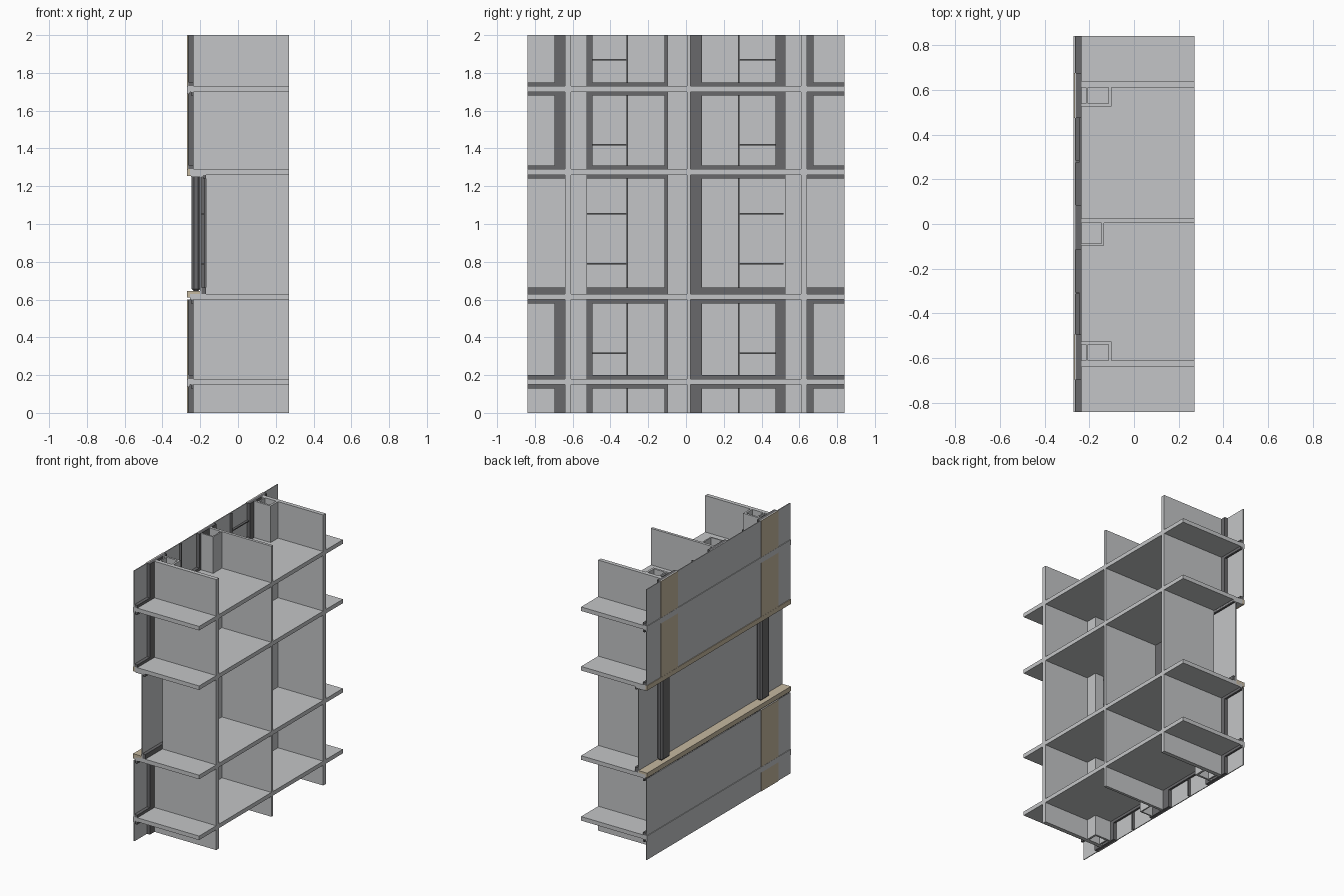
import bpy, bmesh
from mathutils import Vector

cube = bpy.data.objects.get("Cube")
if cube:
    bpy.data.objects.remove(cube, do_unlink=True)


def material(name, rgb):
    m = bpy.data.materials.new(name)
    m.use_nodes = True
    m.diffuse_color = (*rgb, 1)
    m.node_tree.nodes["Principled BSDF"].inputs["Base Color"].default_value = (*rgb, 1)
    return m


GREY = material("concrete grey", (0.55, 0.56, 0.57))
DARK = material("dark frame grey", (0.14, 0.14, 0.145))
TAN = material("tan stone", (0.56, 0.48, 0.35))


def boxes(name, mat, items):
    """One object made of axis-aligned boxes, each given as x, y and z ranges."""
    bm = bmesh.new()
    for ranges in items:
        lo, hi = (Vector(c) for c in zip(*ranges))
        new = bmesh.ops.create_cube(bm, size=1)["verts"]
        bmesh.ops.scale(bm, vec=hi - lo, verts=new)
        bmesh.ops.translate(bm, vec=(lo + hi) / 2, verts=new)
    mesh = bpy.data.meshes.new(name)
    bm.to_mesh(mesh)
    bm.free()
    mesh.materials.append(mat)
    ob = bpy.data.objects.new(name, mesh)
    bpy.context.scene.collection.objects.link(ob)
    return ob


HALF = 0.84
FULL = (-HALF, HALF)
BACK = 0.27
SLABS = [(0.15, 0.18), (0.60, 0.63), (1.26, 1.29), (1.70, 1.73)]
# Storeys: name, bottom, top, facade plane, transom heights, tan pier sides
STOREYS = [
    ("basement", 0.0, 0.15, -0.265, [], ["right"]),
    ("lower", 0.18, 0.60, -0.265, [0.315], ["right"]),
    ("middle", 0.63, 1.26, -0.20, [0.79, 1.055], []),
    ("upper", 1.29, 1.70, -0.265, [1.42], ["right", "left"]),
    ("top", 1.73, 2.0, -0.265, [1.87], ["right", "left"]),
]
PIERS = {"right": (-0.695, -0.495), "centre": (-0.115, 0.085), "left": (0.475, 0.675)}
WINDOWS = [(-0.495, -0.31, -0.115), (0.475, 0.28, 0.085)]  # outer edge, mullion, inner edge

# Floor slabs
boxes("floor_slabs", GREY, [((-0.255, BACK), FULL, z) for z in SLABS])

for name, z0, z1, face, transoms, tan_sides in STOREYS:
    z = (z0, z1)
    recessed = name == "middle"
    inner = face + 0.03          # room side of the facade frame
    sill = z0 + (0.035 if recessed else 0.02)
    head = z1 - 0.02

    # Cross walls
    boxes(name + "_cross_walls", GREY, [
        ((inner, BACK), y, z) for y in ((-0.64, -0.61), (0.005, 0.025), (0.61, 0.64))])

    # Hollow service shafts beside the walls
    shafts = []
    for s in (-1, 1):
        def span(a, b):
            return tuple(sorted((s * a, s * b)))
        shafts += [((inner, -0.10), span(0.525, 0.54), z),
                   ((-0.115, -0.10), span(0.54, 0.61), z)]
        if not recessed:
            shafts.append(((-0.215, -0.205), span(0.54, 0.61), z))
    shafts += [((inner, -0.135), (-0.097, -0.087), z),
               ((-0.145, -0.135), (-0.087, 0.005), z)]
    boxes(name + "_service_shafts", GREY, shafts)

    # Facade sheet
    boxes(name + "_facade_sheet", GREY, [((face, face + 0.006), FULL, z)])

    # Dark piers behind the sheet
    depth = (face + 0.006, inner)
    piers = [PIERS["centre"]] if recessed else list(PIERS.values())
    boxes(name + "_piers", DARK, [(depth, y, z) for y in piers])

    # Window frames: rails, mullions and transoms
    frame = []
    if z0 > 0:
        frame.append((depth, FULL, (z0, sill)))
    if z1 < 2:
        frame.append(((inner - 0.015, inner), FULL, (head, z1)))
    thin = (face + 0.006, inner - 0.008)
    t = 0.004
    for outer, mullion, _ in WINDOWS:
        frame.append((thin, (mullion - t, mullion + t), z))
        edge = outer + (0.04 if outer > 0 else -0.04) * recessed
        y = tuple(sorted((edge, mullion)))
        frame += [(thin, y, (h - t, h + t)) for h in transoms]
    boxes(name + "_window_frames", DARK, frame)

    # Tan pier cladding outside
    if tan_sides:
        boxes(name + "_tan_cladding", TAN, [
            ((face - 0.004, face), PIERS[side], z) for side in tan_sides])

# Free-standing columns on the recessed storey, with chamfered corners
columns = boxes("recess_columns", DARK, [
    ((-0.245, -0.20), y, (0.645, 1.26)) for y in ((-0.63, -0.53), (0.53, 0.63))])
bevel = columns.modifiers.new("chamfer", "BEVEL")
bevel.width = 0.012
bevel.segments = 1

# Ledge and cornice around the recess
boxes("tan_ledge", TAN, [((-0.27, -0.20), FULL, (0.61, 0.645))])
boxes("tan_cornice", TAN, [((-0.27, -0.25), FULL, (1.255, 1.29))])
boxes("recess_soffit", GREY, [((-0.25, -0.17), FULL, (1.25, 1.26))])

# Grey bands covering the other slab edges
boxes("slab_edge_bands", GREY, [
    ((-0.27, -0.255), FULL, (a - 0.01, b)) for a, b in (SLABS[0], SLABS[3])])
